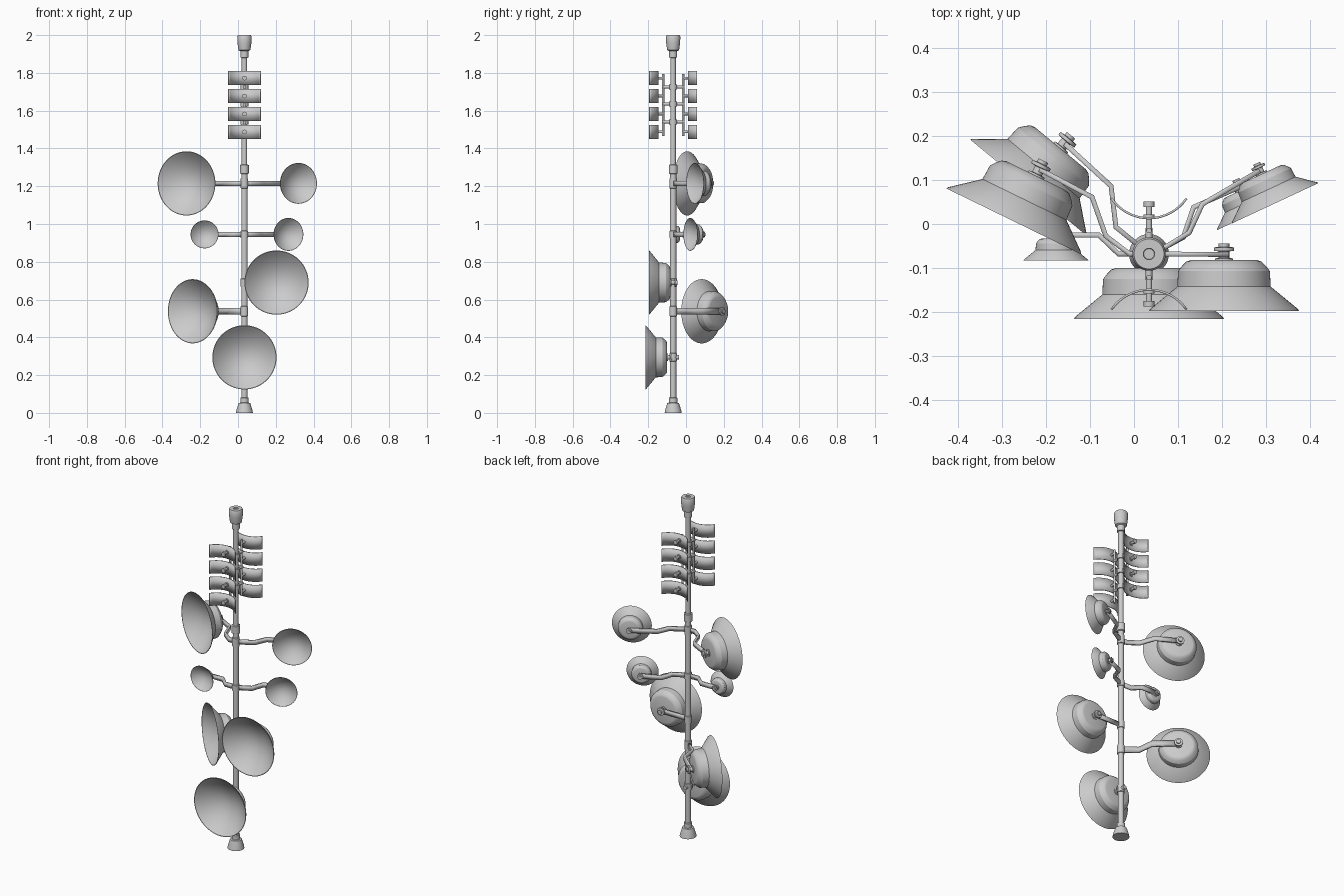
import bpy, bmesh, math
from mathutils import Vector, Matrix

if "Cube" in bpy.data.objects:
    bpy.data.objects.remove(bpy.data.objects["Cube"])

MX, MY = 0.034, -0.068      # mast axis


def finish(name, bm):
    bmesh.ops.remove_doubles(bm, verts=bm.verts, dist=1e-5)
    bmesh.ops.recalc_face_normals(bm, faces=bm.faces)
    me = bpy.data.meshes.new(name)
    bm.to_mesh(me)
    bm.free()
    ob = bpy.data.objects.new(name, me)
    bpy.context.collection.objects.link(ob)
    return ob


def lathe(name, prof, origin, axis=(0, 0, 1), scale=1.0, seg=48):
    """Revolve (radius, height) points around an axis through origin."""
    bm = bmesh.new()
    q = Vector(axis).to_track_quat('Z', 'Y').to_matrix().to_4x4()
    m = Matrix.Translation(origin) @ q @ Matrix.Scale(scale, 4)
    rings = []
    for r, h in prof:
        rings.append([bm.verts.new(m @ Vector((r * math.cos(2 * math.pi * i / seg),
                                               r * math.sin(2 * math.pi * i / seg), h)))
                      for i in range(seg)])
    for a, b in zip(rings, rings[1:]):
        for i in range(seg):
            j = (i + 1) % seg
            bm.faces.new((a[i], a[j], b[j], b[i]))
    return finish(name, bm)


def rod(name, p, q, r, seg=20):
    d = Vector(q) - Vector(p)
    return lathe(name, [(0, 0), (r, 0), (r, d.length), (0, d.length)], p, d, seg=seg)


def ribbon(name, path, z, half, thick):
    """Upright strip along an xy path, thickened."""
    bm = bmesh.new()
    cols = [(bm.verts.new((x, y, z - half)), bm.verts.new((x, y, z + half))) for x, y in path]
    for a, b in zip(cols, cols[1:]):
        bm.faces.new((a[0], b[0], b[1], a[1]))
    ob = finish(name, bm)
    mod = ob.modifiers.new("thickness", 'SOLIDIFY')
    mod.thickness = thick
    mod.offset = 0
    mod.use_even_offset = True
    return ob


# Mast: flared foot, pole and stepped top cap
lathe("mast", [(0, 0), (.045, 0), (.043, .012), (.031, .052), (.022, .054), (.022, .08),
               (.0165, .082), (.0165, 1.27), (.0145, 1.31), (.0145, 1.88), (.021, 1.882),
               (.021, 1.915), (.031, 1.92), (.033, 1.93), (.037, 1.96), (.038, 1.992),
               (.034, 2.0), (.013, 2.0), (.012, 1.993), (0, 1.993)], (MX, MY, 0))

# Collars where arms meet the mast
for z, r, h in ((1.29, .023, .022), (1.215, .02, .025), (.945, .02, .018),
                (.69, .02, .02), (.538, .02, .025), (.294, .02, .02)):
    lathe("mast_collar", [(r - .006, -h - .003), (r, -h), (r, h), (r - .006, h + .003)],
          (MX, MY, z))

# Dish: stepped drum back, cone skirt, thin rim, hollow bowl
DISH = [(0, .115), (.075, .115), (.085, .112), (.095, .102), (.104, .09), (.106, .055),
        (.168, .004), (.17, 0), (.167, 0)]
DISH += [(.167 * t / 10, .086 * (1 - (t / 10) ** 2)) for t in range(9, -1, -1)]
# Mounting bolt with washers behind a dish
BOLT = [(0, .11), (.02, .11), (.02, .119), (.012, .12), (.012, .135), (.023, .136),
        (.023, .144), (.012, .145), (.012, .153), (0, .153)]

# Rim centre, radius, yaw, then arm path points out to the dish
DISHES = [
    ("upper_left", (-.2725, .006, 1.215), .17, 26, [(-.214, .124), (-.095, .061), (-.064, -.027), (-.01, -.068)]),
    ("upper_right", (.32, .047, 1.215), .108, -25, [(.285, .121), (.155, .045), (.125, -.02), (.075, -.05)]),
    ("small_left", (-.177, -.083, .945), .074, 0, [(-.177, -.025), (-.08, -.025), (-.035, -.068)]),
    ("small_right", (.267, .023, .945), .087, -25, [(.24, .084), (.135, .038), (.112, -.03), (.075, -.05)]),
    ("lower_right", (.204, -.197, .69), .17, 0, [(.215, -.069)]),
    ("lower_left", (-.24, .083, .538), .17, 39.5, [(-.157, .182), (-.052, .086), (-.041, -.007)]),
    ("bottom", (.034, -.215, .294), .17, 0, None),
]
for name, c, r, yaw, path in DISHES:
    a = math.radians(yaw)
    back = Vector((math.sin(a), math.cos(a), 0))
    s = r / .17
    lathe(name + "_dish", DISH, c, back, s, 64)
    bs = max(s, .7)
    lathe(name + "_bolt", BOLT, Vector(c) + back * .112 * (s - bs), back, bs, 24)
    if path:
        ribbon(name + "_arm", path + [(MX, MY)], c[2], .016 if name == "lower_left" else .0125, .011)
# Nut of the bottom dish clamp behind the mast
rod("bottom_clamp_nut", (MX, MY, .294), (MX, -.036, .294), .012)

# Curved panel antennas, mirrored front and back of the mast
R, HALF = .103, math.asin(.085 / .103)
for side, tag in ((-1, "front"), (1, "back")):
    rail_y = MY + side * .053
    rod(tag + "_panel_rail", (MX, rail_y, 1.465), (MX, rail_y, 1.795), .006)
    for z in (1.725, 1.635, 1.54):
        rod(tag + "_rail_bracket", (MX, MY, z), (MX, rail_y + side * .006, z), .0075)
        rod("rail_clamp", (MX, MY, z - .013), (MX, MY, z + .013), .021)
    for i in range(4):
        z = 1.7725 - i * .095
        arc = []
        for k in range(17):
            t = HALF * (k / 8 - 1)
            arc.append((MX + R * math.sin(t), MY + side * (.081 + R * (1 - math.cos(t)))))
        ribbon(tag + "_panel", arc, z, .0375, .005)
        rod(tag + "_panel_stub", (MX, rail_y, z), (MX, MY + side * .112, z), .007)
        rod(tag + "_panel_nut", (MX, MY + side * .083, z), (MX, MY + side * .09, z), .012)
        rod(tag + "_panel_bolt", (MX, MY + side * .107, z), (MX, MY + side * .119, z), .012)

# Smooth shading with crisp edges
for ob in bpy.context.collection.objects:
    ob.select_set(True)
    bpy.context.view_layer.objects.active = ob
bpy.ops.object.shade_smooth_by_angle(angle=math.radians(30))
